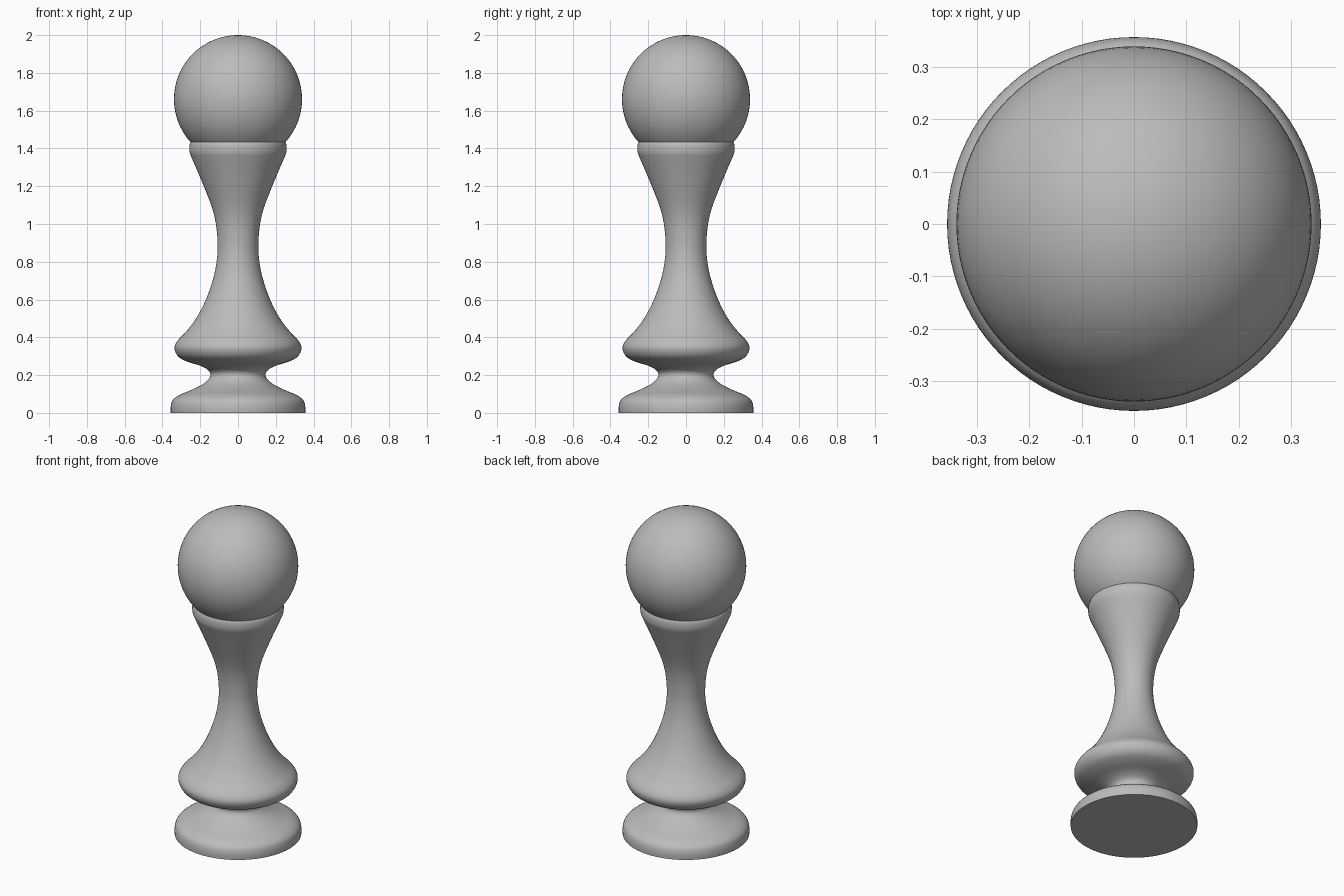
import bpy, math
from mathutils import Vector

cube = bpy.data.objects.get("Cube")
if cube:
    bpy.data.objects.remove(cube)

GREY = (0.5, 0.5, 0.5, 1)
mat = bpy.data.materials.new("plain grey")
mat.use_nodes = True
mat.diffuse_color = GREY
mat.node_tree.nodes["Principled BSDF"].inputs["Base Color"].default_value = GREY


def smooth_profile(points, steps=4):
    """Catmull-Rom curve through (radius, height) points."""
    p = [Vector(q) for q in points]
    p = [p[0]] + p + [p[-1]]
    out = []
    for a, b, c, d in zip(p, p[1:], p[2:], p[3:]):
        for i in range(steps):
            t = i / steps
            out.append(0.5 * (2 * b + (c - a) * t + (2 * a - 5 * b + 4 * c - d) * t ** 2
                              + (3 * b - a - 3 * c + d) * t ** 3))
    return out + [p[-1]]


def lathe(name, profile, sides=96):
    """Spin a profile round the z axis and close both ends."""
    verts, faces = [], []
    for r, z in profile:
        for k in range(sides):
            a = 2 * math.pi * k / sides
            verts.append((r * math.cos(a), r * math.sin(a), z))
    for j in range(len(profile) - 1):
        for k in range(sides):
            n = (k + 1) % sides
            lo, hi = j * sides, (j + 1) * sides
            faces.append((lo + k, lo + n, hi + n, hi + k))
    faces.append(tuple(reversed(range(sides))))
    faces.append(tuple(range(len(verts) - sides, len(verts))))
    mesh = bpy.data.meshes.new(name)
    mesh.from_pydata(verts, [], faces)
    obj = bpy.data.objects.new(name, mesh)
    bpy.context.collection.objects.link(obj)
    return obj


def finish(obj):
    obj.data.materials.append(mat)
    bpy.ops.object.select_all(action='DESELECT')
    obj.select_set(True)
    bpy.context.view_layer.objects.active = obj
    bpy.ops.object.shade_smooth_by_angle(angle=math.radians(40))


# Turned body: foot, waist, flared ring, stem and collar
body = [(.356, 0), (.356, .035), (.345, .068), (.31, .095), (.25, .12), (.19, .15),
        (.155, .18), (.146, .205), (.16, .228), (.2, .25), (.265, .27), (.315, .297),
        (.336, .34), (.322, .38), (.275, .43), (.222, .5), (.17, .6), (.129, .72),
        (.111, .82), (.108, .9), (.117, 1), (.142, 1.1), (.202, 1.25), (.243, 1.345),
        (.256, 1.38), (.257, 1.415), (.25, 1.437)]
finish(lathe("turned_body", smooth_profile(body)))

# Ball on top
bpy.ops.mesh.primitive_uv_sphere_add(segments=96, ring_count=48, radius=.339,
                                     location=(0, 0, 1.661))
ball = bpy.context.object
ball.name = "ball_top"
finish(ball)
